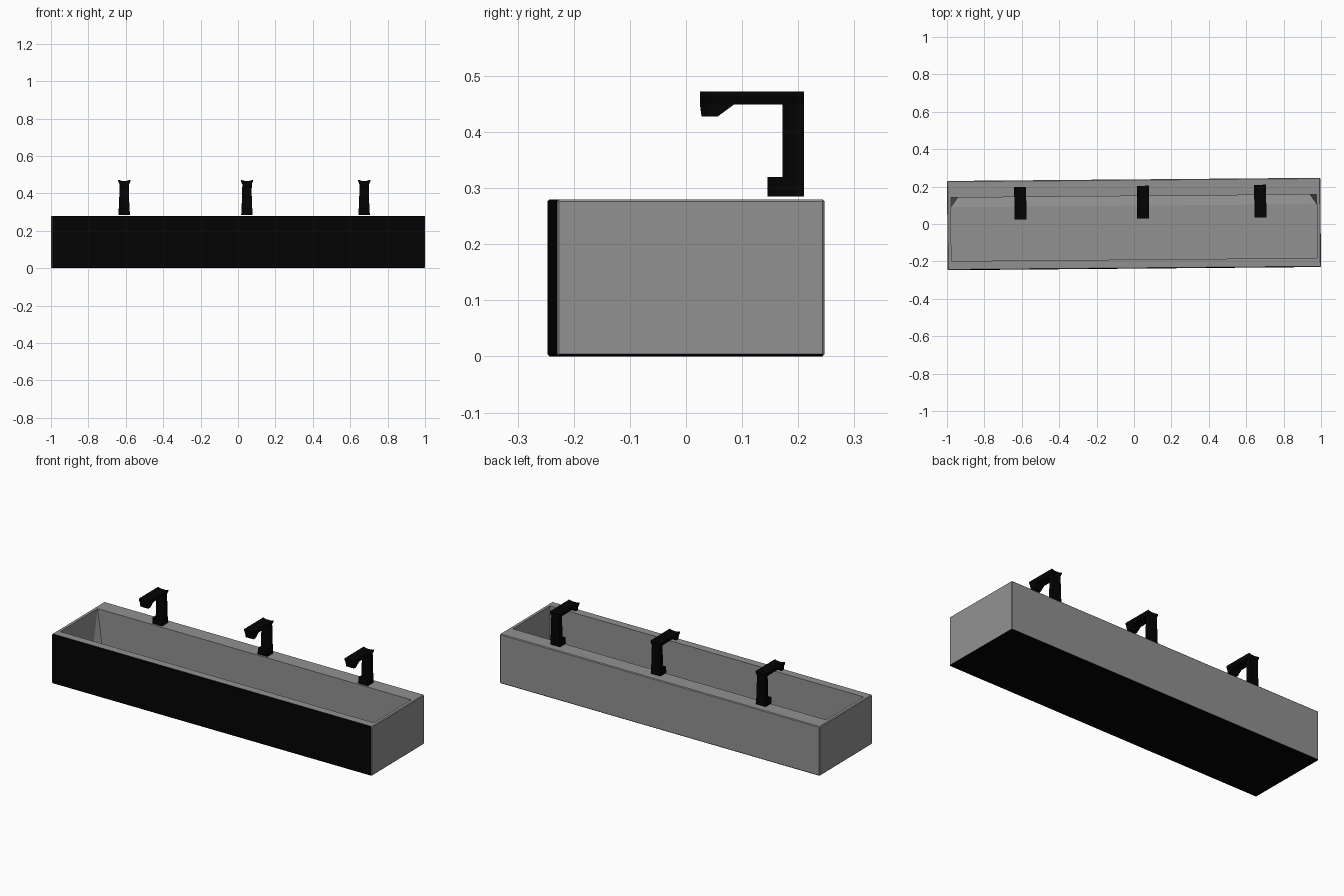
import bpy, bmesh
from mathutils import Matrix

cube = bpy.data.objects.get("Cube")
if cube:
    bpy.data.objects.remove(cube)

TURN = Matrix.Rotation(0.0085, 4, 'Z')  # whole trough sits very slightly turned


def material(name, value):
    m = bpy.data.materials.new(name)
    m.use_nodes = True
    colour = (value, value, value, 1)
    m.diffuse_color = colour
    m.node_tree.nodes["Principled BSDF"].inputs["Base Color"].default_value = colour
    return m


grey = material("stone grey", 0.285)
black = material("matt black", 0.001)


def finish(bm, name, mats, place=Matrix()):
    mesh = bpy.data.meshes.new(name)
    for m in mats:
        mesh.materials.append(m)
    bm.transform(TURN @ place)
    bm.to_mesh(mesh)
    bm.free()
    obj = bpy.data.objects.new(name, mesh)
    bpy.context.collection.objects.link(obj)
    return obj


def ring(bm, x, y0, y1, z):
    return [bm.verts.new(p) for p in ((-x, y0, z), (x, y0, z), (x, y1, z), (-x, y1, z))]


def bridge(bm, low, high):
    for i in range(len(low)):
        j = (i + 1) % len(low)
        bm.faces.new((low[i], low[j], high[j], high[i]))


# Trough: outer shell, rim, deep hollow with chamfered back corners
W, D, H, EDGE = 0.998, 0.2385, 0.28, 0.004
FLOOR, GUTTER = 0.03, 0.019
bm = bmesh.new()
base = ring(bm, W, -D, D, 0)
top = ring(bm, W, -D, D, H)
rim = ring(bm, 0.978, -0.19, 0.149, H)
floor = ring(bm, 0.978, -0.19, 0.098, FLOOR)
gutter = [bm.verts.new((x, 0.149, GUTTER)) for x in (0.943, -0.943)]
bm.faces.new(base[::-1])
bridge(bm, base, top)
bridge(bm, top, rim)
bm.faces.new(floor)
bm.faces.new((floor[3], floor[2], gutter[0], gutter[1]))       # drain gutter
bm.faces.new((rim[0], rim[1], floor[1], floor[0]))             # inner front
bm.faces.new((rim[1], rim[2], floor[2], floor[1]))             # inner left
bm.faces.new((rim[3], rim[0], floor[0], floor[3]))             # inner right
bm.faces.new((rim[2], rim[3], gutter[1], gutter[0]))           # inner back
bm.faces.new((rim[2], gutter[0], floor[2]))                    # corner facets
bm.faces.new((rim[3], floor[3], gutter[1]))
bmesh.ops.recalc_face_normals(bm, faces=bm.faces[:])

# Small chamfer along every outer edge
outer = set(base + top)
bmesh.ops.bevel(bm, geom=[e for e in bm.edges if set(e.verts) <= outer],
                offset=EDGE, segments=1, affect='EDGES')
bm.normal_update()

# Black front and underside with their chamfers
for f in bm.faces:
    c, n = f.calc_center_median(), f.normal
    front = c.y < -D + EDGE and n.y < -0.6 and abs(n.x) < 0.3
    under = c.z < EDGE and n.z < -0.6
    f.material_index = int(front or under)
finish(bm, "trough", [grey, black])


# Tap pieces
def hull(bm, points):
    verts = [bm.verts.new(p) for p in points]
    bmesh.ops.convex_hull(bm, input=verts)


def block(bm, y0, y1, z0, z1, half0, half1):
    hull(bm, [(s * h, y, z) for z, h in ((z0, half0), (z1, half1))
              for y in (y0, y1) for s in (-1, 1)])


def tap(name, x):
    bm = bmesh.new()
    block(bm, 0.151, 0.204, 0.285, 0.32, 0.03, 0.029)          # foot
    block(bm, 0.177, 0.204, 0.32, 0.452, 0.028, 0.024)         # column
    # dished arm, swept from front to back
    section = [(-0.025, 0.449), (0.025, 0.449), (0.032, 0.464), (0.032, 0.472),
               (0.014, 0.467), (-0.014, 0.467), (-0.032, 0.472), (-0.032, 0.464)]
    front, back = ([bm.verts.new((px, y, pz)) for px, pz in section]
                   for y in (0.030, 0.204))
    bridge(bm, front, back)
    bm.faces.new(front[::-1])
    bm.faces.new(back)
    # sloped spout under the tip
    hull(bm, [(s * 0.025, y, z) for s in (-1, 1)
              for y, z in ((0.030, 0.45), (0.033, 0.428), (0.051, 0.428), (0.081, 0.45))])
    bmesh.ops.recalc_face_normals(bm, faces=bm.faces[:])
    finish(bm, name, [black], Matrix.Translation((x, 0, 0)))


for label, x in (("right", -0.607), ("middle", 0.049), ("left", 0.676)):
    tap(label + "_tap", x)
